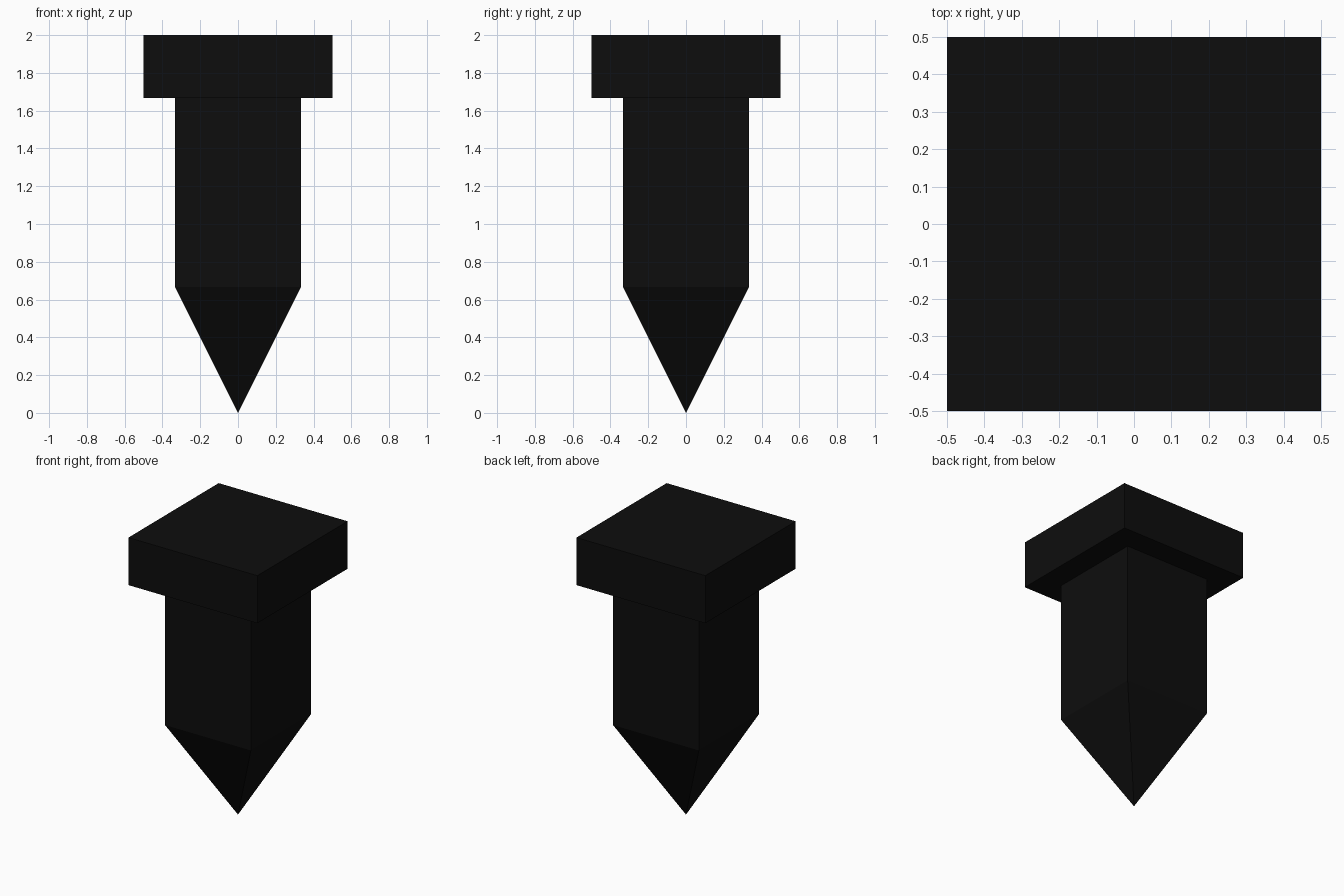
import bpy, bmesh

if "Cube" in bpy.data.objects:
    bpy.data.objects.remove(bpy.data.objects["Cube"])

# Single near-black colour
black = bpy.data.materials.new("near_black")
black.diffuse_color = (0.004, 0.004, 0.004, 1.0)
black.use_nodes = True
black.node_tree.nodes["Principled BSDF"].inputs["Base Color"].default_value = black.diffuse_color

CORNERS = ((-1, -1), (1, -1), (1, 1), (-1, 1))


def square_loft(name, profile):
    """Loft square rings given as (half width, z), top to bottom; half width 0 is a point."""
    bm = bmesh.new()
    rings = []
    for h, z in profile:
        if h == 0:
            rings.append([bm.verts.new((0, 0, z))] * 4)
        else:
            rings.append([bm.verts.new((x * h, y * h, z)) for x, y in CORNERS])
    bm.faces.new(rings[0])
    for a, b in zip(rings, rings[1:]):
        for i in range(4):
            j = (i + 1) % 4
            quad = [a[i], b[i], b[j], a[j]]
            bm.faces.new(list(dict.fromkeys(quad)))
    bmesh.ops.recalc_face_normals(bm, faces=bm.faces)
    mesh = bpy.data.meshes.new(name)
    bm.to_mesh(mesh)
    bm.free()
    mesh.materials.append(black)
    obj = bpy.data.objects.new(name, mesh)
    bpy.context.collection.objects.link(obj)
    return obj


# Square head, underside ledge, straight shaft and pyramid tip in one closed skin
THIRD = 1 / 3
square_loft("square_spike", [
    (0.5, 2.0),             # head top
    (0.5, 5 * THIRD),       # head bottom
    (THIRD, 5 * THIRD),     # shaft top
    (THIRD, 2 * THIRD),     # shaft bottom
    (0, 0),                 # tip point
])
